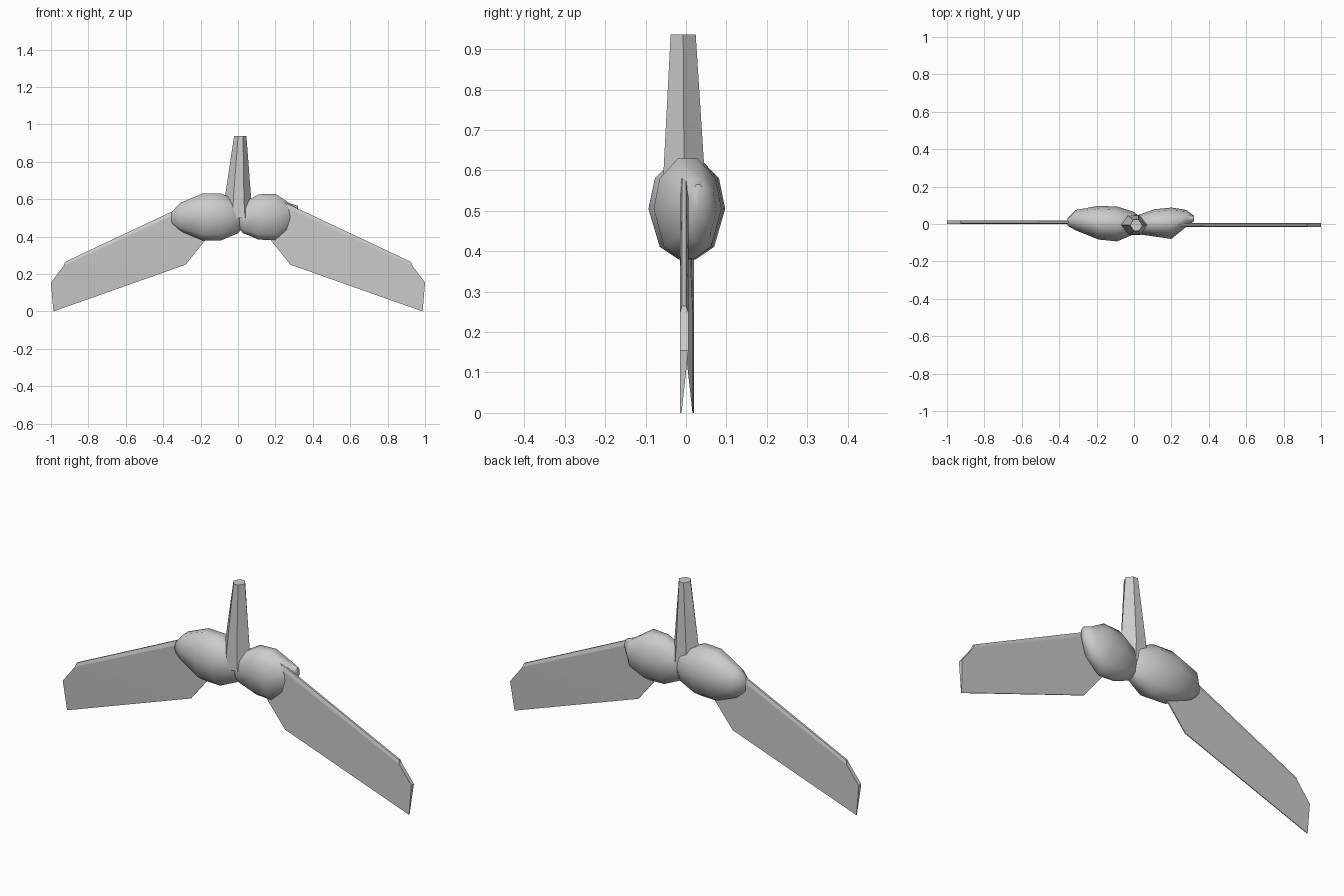
import bpy, bmesh, math

if "Cube" in bpy.data.objects:
    bpy.data.objects.remove(bpy.data.objects["Cube"])


def make(name, verts, faces, angle=None):
    mesh = bpy.data.meshes.new(name)
    mesh.from_pydata(verts, [], faces)
    bm = bmesh.new()
    bm.from_mesh(mesh)
    bmesh.ops.recalc_face_normals(bm, faces=bm.faces)
    bm.to_mesh(mesh)
    bm.free()
    ob = bpy.data.objects.new(name, mesh)
    bpy.context.collection.objects.link(ob)
    if angle:
        bpy.ops.object.select_all(action='DESELECT')
        ob.select_set(True)
        bpy.context.view_layer.objects.active = ob
        bpy.ops.object.shade_smooth_by_angle(angle=math.radians(angle))
    return ob


def loft(name, rings, angle):
    n = len(rings[0])
    verts = [v for r in rings for v in r]
    faces = [(k * n + i, k * n + (i + 1) % n, (k + 1) * n + (i + 1) % n, (k + 1) * n + i)
             for k in range(len(rings) - 1) for i in range(n)]
    faces += [tuple(range(n)), tuple(range(len(verts) - n, len(verts)))]
    return make(name, verts, faces, angle)


# Faceted pods: cross-section in (y, z), stations are x, y centre, y radius, z centre, z radius
section = [(-1, 0), (-.83, .6), (-.3, 1), (.3, 1), (.83, .6), (1, 0),
           (.7, -.75), (.2, -1), (-.2, -1), (-.7, -.75)]


def pod(name, stations):
    loft(name, [[(x, yc + ry * a, zc + rz * b) for a, b in section]
                for x, yc, ry, zc, rz in stations], 65)


pod("left_pod", [(-.355, .01, .02, .50, .03), (-.31, .02, .055, .505, .075),
                 (-.19, .007, .09, .505, .125), (-.09, 0, .093, .505, .125),
                 (0, .005, .06, .505, .087), (.035, .01, .025, .50, .04)])
pod("right_pod", [(-.005, -.005, .035, .50, .04), (.025, -.003, .052, .50, .08),
                  (.11, .006, .073, .505, .121), (.2, .004, .084, .505, .124),
                  (.28, .03, .045, .502, .075), (.32, .03, .015, .535, .03)])

# Upright tapered blade with a six-sided section
blade_section = [(-1, 0), (-.35, -1), (.45, -1), (1, 0), (.35, 1), (-.45, 1)]
loft("blade", [[(xc + rx * a, yc + ry * b, z) for a, b in blade_section]
               for xc, rx, yc, ry, z in [(0, .083, -.005, .054, .50),
                                         (.0, .07, -.005, .05, .61),
                                         (.012, .033, -.007, .031, .937)]], 30)

# Wings: outline x, z, front y, back y; thick leading edge, thin trailing edge
outline = [(.22, .597, -.01, 0), (.925, .265, -.01, 0), (.93, .247, -.015, .006),
           (1, .155, -.015, .006), (.987, 0, -.015, -.011), (.28, .25, -.015, -.011),
           (.16, .40, -.015, -.008), (.21, .577, -.015, .006)]
faces = [(0, 1, 2, 7), (7, 2, 5, 6), (2, 3, 4, 5)]
faces += [tuple(i + 8 for i in f) for f in faces]
faces += [(i, (i + 1) % 8, (i + 1) % 8 + 8, i + 8) for i in range(8)]
for side, sign, shift in (("right", 1, 0), ("left", -1, .005)):
    verts = [(sign * p[0], sign * p[k] + shift, p[1]) for k in (2, 3) for p in outline]
    make(side + "_wing", verts, faces)
